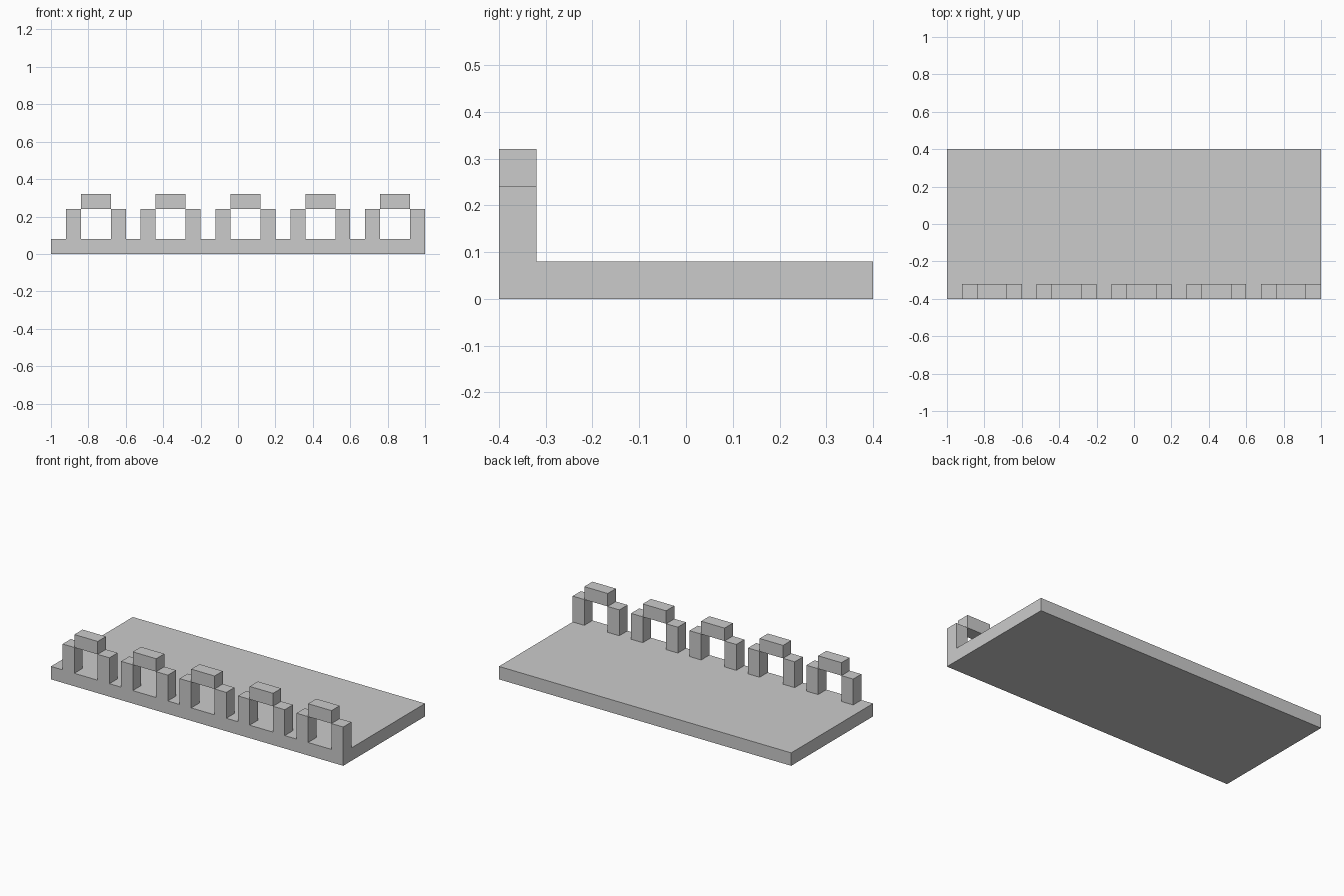
import bpy
import bmesh

if "Cube" in bpy.data.objects:
    bpy.data.objects.remove(bpy.data.objects["Cube"])

U = 0.08        # block unit: the model is 25 x 10 x 4 blocks
X0, Y0 = -1.0, -0.4


def block(name, start, size, open_bottom=False):
    """Box given by its lower corner and size, in block units."""
    bm = bmesh.new()
    bmesh.ops.create_cube(bm, size=1.0)
    for v in bm.verts:
        v.co = [(v.co[i] + 0.5) * size[i] * U for i in range(3)]
    if open_bottom:
        # hidden face resting on the slab
        bm.normal_update()
        down = [f for f in bm.faces if f.normal.z < -0.5]
        bmesh.ops.delete(bm, geom=down, context='FACES_ONLY')
    mesh = bpy.data.meshes.new(name)
    bm.to_mesh(mesh)
    bm.free()
    obj = bpy.data.objects.new(name, mesh)
    obj.location = (X0 + start[0] * U, Y0 + start[1] * U, start[2] * U)
    bpy.context.collection.objects.link(obj)
    return obj


# Flat base slab
block("base_slab", (0, 0, 0), (25, 10, 1))

# Row of five arches along the front edge: two posts and a raised lintel each
for i in range(5):
    x = 1 + 5 * i
    block(f"arch_{i + 1}_left_post", (x, 0, 1), (1, 1, 2), True)
    block(f"arch_{i + 1}_right_post", (x + 3, 0, 1), (1, 1, 2), True)
    block(f"arch_{i + 1}_lintel", (x + 1, 0, 3), (2, 1, 1))
